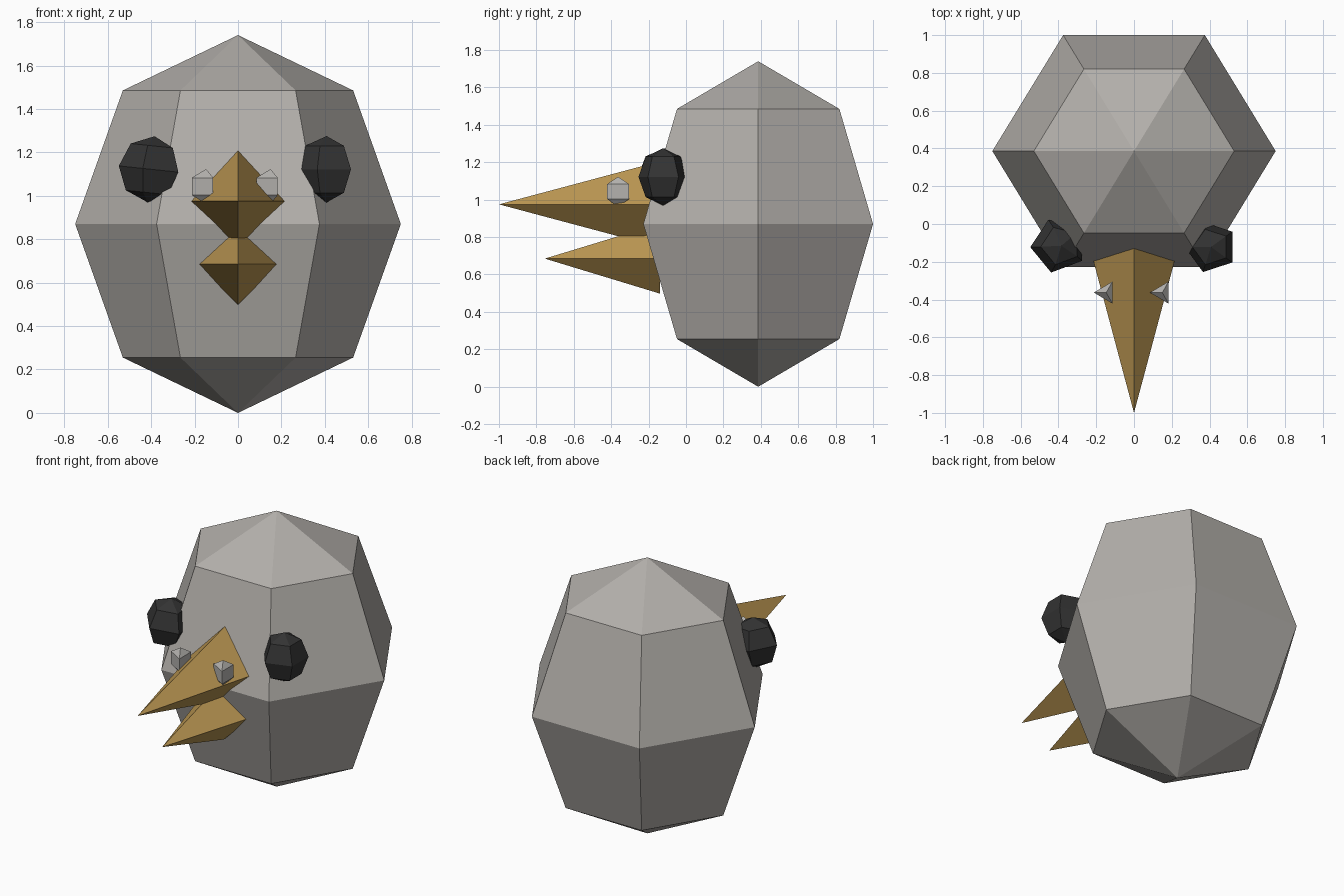
import bpy
import math
from mathutils import Matrix

cube = bpy.data.objects.get("Cube")
if cube:
    bpy.data.objects.remove(cube, do_unlink=True)


def material(name, colour):
    mat = bpy.data.materials.new(name)
    mat.use_nodes = True
    mat.diffuse_color = (*colour, 1)
    bsdf = mat.node_tree.nodes["Principled BSDF"]
    bsdf.inputs["Base Color"].default_value = (*colour, 1)
    bsdf.inputs["Roughness"].default_value = 0.8
    return mat


grey = material("warm grey", (0.45, 0.43, 0.405))
black = material("eye black", (0.033, 0.033, 0.033))
ochre = material("beak ochre", (0.50, 0.31, 0.085))
pale = material("nostril grey", (0.46, 0.45, 0.43))


def finish(name, mat):
    obj = bpy.context.object
    obj.name = obj.data.name = name
    obj.data.materials.append(mat)
    return obj


def faceted_ball(name, mat, sides, rings, centre, size, turn=0, tilt=0):
    """Low-poly ball whose corners start at angle 'turn' around z."""
    bpy.ops.mesh.primitive_uv_sphere_add(segments=sides, ring_count=rings, radius=1)
    obj = finish(name, mat)
    # Put the first corner on +x, then turn, scale and tilt the mesh
    first = max(obj.data.vertices, key=lambda v: v.co.xy.length).co
    start = math.atan2(first.y, first.x)
    obj.data.transform(
        Matrix.Rotation(math.radians(tilt), 4, "Y")
        @ Matrix.Diagonal((*size, 1))
        @ Matrix.Rotation(math.radians(turn) - start, 4, "Z"))
    obj.location = centre
    return obj


def beak_half(name, tip_y, base_y, z, radius):
    """Four-sided spike pointing forward, with a ridge on top."""
    length = base_y - tip_y
    bpy.ops.mesh.primitive_cone_add(
        vertices=4, radius1=radius, radius2=0, depth=length,
        location=(0, (tip_y + base_y) / 2, z), rotation=(math.pi / 2, 0, 0))
    return finish(name, ochre)


# Egg-shaped body
faceted_ball("body", grey, 6, 4, (0, 0.386, 0.87), (0.75, 0.709, 0.87))

# Open beak
beak_half("upper_beak", -1.0, -0.12, 0.975, 0.235)
beak_half("lower_beak", -0.755, -0.14, 0.685, 0.187)

# Eyes
faceted_ball("right_eye", black, 5, 4, (-0.40, -0.115, 1.122), (0.15, 0.147, 0.153), 39, 6)
faceted_ball("left_eye", black, 5, 4, (0.408, -0.122, 1.122), (0.139, 0.139, 0.153), 36)

# Nostrils on the upper beak
for name, x in (("right_nostril", -0.147), ("left_nostril", 0.15)):
    faceted_ball(name, pale, 3, 2, (x, -0.363, 1.043), (0.076, 0.078, 0.08), 180)
